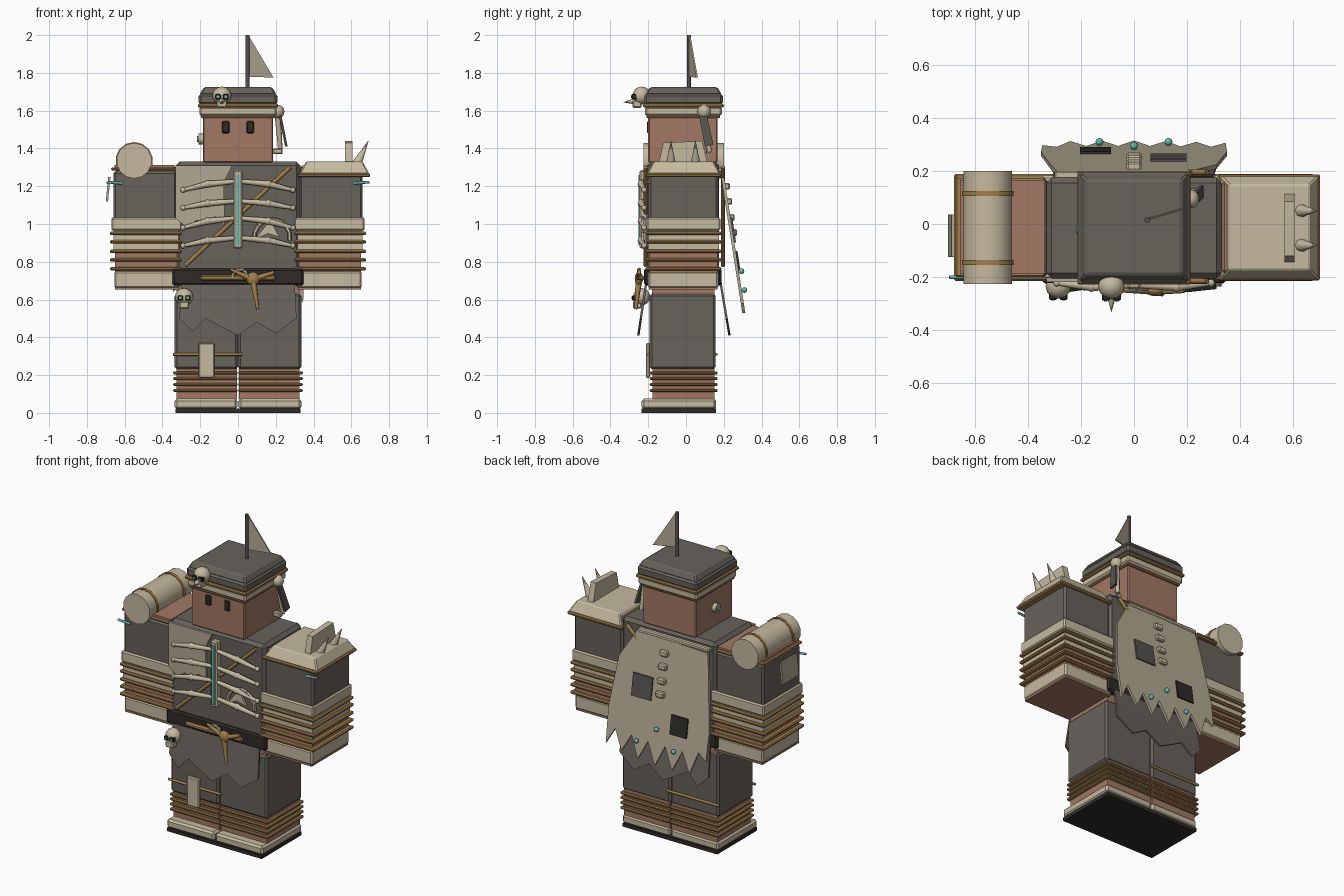
import bpy, bmesh, math
from mathutils import Vector, Matrix

if "Cube" in bpy.data.objects:
    bpy.data.objects.remove(bpy.data.objects["Cube"])


def mat(name, r, g, b):
    m = bpy.data.materials.new(name)
    m.diffuse_color = (r, g, b, 1)
    m.use_nodes = True
    m.node_tree.nodes["Principled BSDF"].inputs["Base Color"].default_value = m.diffuse_color
    return m


CLOTH = mat("dark_cloth", .135, .122, .105)
SKIN = mat("skin", .36, .19, .125)
BONE = mat("bone", .56, .485, .345)
HIDE = mat("hide", .45, .395, .29)
GOLD = mat("rope_gold", .36, .21, .07)
BLACK = mat("black_leather", .028, .024, .021)
TEAL = mat("teal", .13, .48, .43)
SLATE = mat("slate", .09, .085, .08)


def finish(name, bm, m, smooth=False):
    bmesh.ops.recalc_face_normals(bm, faces=bm.faces)
    me = bpy.data.meshes.new(name)
    bm.to_mesh(me)
    bm.free()
    me.materials.append(m)
    for p in me.polygons:
        p.use_smooth = smooth
    ob = bpy.data.objects.new(name, me)
    bpy.context.collection.objects.link(ob)
    if smooth:
        bpy.context.view_layer.objects.active = ob
        ob.select_set(True)
        bpy.ops.object.shade_smooth_by_angle(angle=math.radians(50))
        ob.select_set(False)
    return ob


def box(name, x, y, z, m, bevel=0.0, taper=0.0):
    """Box from (min, max) ranges; taper pulls the top edges inward."""
    bm = bmesh.new()
    bmesh.ops.create_cube(bm, size=1)
    for v in bm.verts:
        t = taper if v.co.z > 0 else 0
        sx, sy = math.copysign(t, v.co.x), math.copysign(t, v.co.y)
        v.co = Vector((sum(x) / 2 + v.co.x * (x[1] - x[0]) - sx,
                       sum(y) / 2 + v.co.y * (y[1] - y[0]) - sy,
                       sum(z) / 2 + v.co.z * (z[1] - z[0])))
    ob = finish(name, bm, m)
    if bevel:
        b = ob.modifiers.new("bevel", 'BEVEL')
        b.width, b.segments = bevel, 1
    return ob


def span(s, a, b):
    return (a, b) if s > 0 else (-b, -a)


def tube(name, a, b, r1, m, r2=None, sides=8):
    a, b = Vector(a), Vector(b)
    bm = bmesh.new()
    rot = (b - a).to_track_quat('Z', 'Y').to_matrix().to_4x4()
    bmesh.ops.create_cone(bm, cap_ends=True, segments=sides, radius1=r1, radius2=r1 if r2 is None else r2,
                          depth=(b - a).length, matrix=Matrix.Translation((a + b) / 2) @ rot)
    return finish(name, bm, m, True)


def ball(name, c, r, m, scale=(1, 1, 1), seg=12):
    bm = bmesh.new()
    bmesh.ops.create_uvsphere(bm, u_segments=seg, v_segments=max(6, seg // 2 + 2), radius=r,
                              matrix=Matrix.Translation(c) @ Matrix.Diagonal((*scale, 1)))
    return finish(name, bm, m, True)


def plate(name, pts, place, thick, m):
    """Flat outline put into space by place(u, v), thickened along the vector thick."""
    bm = bmesh.new()
    f = bm.faces.new([bm.verts.new(place(u, v)) for u, v in pts])
    ext = bmesh.ops.extrude_face_region(bm, geom=[f])
    vs = [g for g in ext["geom"] if isinstance(g, bmesh.types.BMVert)]
    bmesh.ops.translate(bm, verts=vs, vec=thick)
    return finish(name, bm, m)


def skull(name, c, r):
    x, y, z = c
    ball(name + "_dome", c, r, BONE, (1, .95, .95))
    box(name + "_jaw", (x - r * .55, x + r * .55), (y - r * .95, y), (z - r * 1.3, z - r * .5), BONE, .006)
    for s in (-1, 1):
        ex = x + s * r * .42
        box(name + "_socket", (ex - r * .3, ex + r * .3), (y - r * 1.06, y - r * .5), (z - r * .4, z + r * .15), BLACK, .004)
        box(name + "_pupil", (ex - r * .14, ex + r * .14), (y - r * 1.12, y - r), (z - r * .24, z), TEAL)


# Legs, boots and ankle wraps
for s in (-1, 1):
    box("boot_sole", span(s, 0, .33), (-.235, .16), (0, .022), BLACK)
    box("boot", span(s, .003, .335), (-.235, .16), (.02, .075), BONE, .012)
    box("shin", span(s, .006, .325), (-.178, .152), (.07, .24), SKIN)
    box("trouser_leg", span(s, .001, .336), (-.193, .157), (.232, .63), CLOTH, .012)
    box("hip", span(s, 0, .325), (-.18, .15), (.62, .70), SKIN)
    for z in (.118, .15, .182, .212):
        box("ankle_wrap", span(s, .002, .343), (-.192, .168), (z - .008, z + .008), GOLD, .005)
box("knee_patch", (-.21, -.125), (-.212, -.19), (.185, .37), BONE, .006)
for y in (-.197, .16):
    tube("thigh_cord", (-.345, y, .31), (.02, y, .31), .008, GOLD)

# Torso, belt and hanging cloth
box("torso", (-.33, .33), (-.205, .175), (.68, 1.33), CLOTH, .02)
box("belt", (-.347, .347), (-.222, .188), (.675, .765), BLACK, .01)
flap = [(-.3, .69), (-.31, .5), (-.24, .43), (-.17, .5), (-.08, .45), (0, .41), (.1, .48), (.2, .42), (.31, .5), (.3, .69)]
plate("front_flap", flap, lambda x, z: (x, -.215 - (.7 - z) * .15, z), (0, .012, 0), CLOTH)
plate("back_flap", flap, lambda x, z: (x, .175 + (.7 - z) * .17, z), (0, .012, 0), CLOTH)
box("belt_bar", (-.2, .2), (-.25, -.222), (.7, .73), GOLD, .009)
ball("belt_knot", (.08, -.25, .71), .036, GOLD, (1, .6, 1))
tube("belt_tail", (.08, -.25, .7), (.105, -.265, .55), .018, GOLD, .008)
tube("belt_tail", (.07, -.25, .71), (-.04, -.25, .76), .016, GOLD, .008)
tube("belt_tail", (.09, -.25, .71), (.19, -.25, .745), .016, GOLD, .01)
skull("hip_skull", (-.285, -.235, .615), .048)


def arc(name, cx, cz, rad, y, a0, a1, r, m, n=8):
    p = [(cx + rad * math.cos(math.radians(a0 + (a1 - a0) * i / n)), y,
          cz + rad * math.sin(math.radians(a0 + (a1 - a0) * i / n))) for i in range(n + 1)]
    for q, w in zip(p, p[1:]):
        tube(name, q, w, r, m, sides=6)


arc("belt_ring", .01, .72, .04, -.245, 0, 180, .009, BONE, 6)

# Chest armour of hide, ribs and spine
plate("chest_hide", [(-.33, 1.31), (-.33, 1.03), (-.27, .98), (-.22, 1.02), (-.17, 1.0), (-.12, 1.04), (-.07, .99),
                     (-.075, 1.22), (-.03, 1.31)], lambda x, z: (x, -.218, z), (0, .016, 0), HIDE)
box("breastbone", (-.024, .024), (-.245, -.2), (.87, 1.285), BONE, .008)
box("breastbone_inlay", (-.008, .008), (-.252, -.244), (.89, 1.26), TEAL)
for s in (-1, 1):
    for z, drop in ((1.225, .045), (1.12, .035), (1.03, .05), (.925, .04)):
        mid = (s * .16, -.236, z - drop * .3)
        tube("rib", (s * .02, -.23, z), mid, .012, BONE, .017)
        tube("rib", mid, (s * .29, -.222, z - drop), .017, BONE, .01)
        ball("rib_joint", mid, .02, BONE, seg=8)
        ball("rib_tip", (s * .29, -.222, z - drop), .015, BONE, seg=8)
for y in (-.214, .195):
    tube("shoulder_strap", (.275, y, 1.3), (-.28, y, .78), .011, GOLD)
arc("chest_ring", .18, .93, .095, -.225, -10, 190, .011, BONE)
plate("chest_shard", [(.09, .92), (.17, 1.02), (.22, .93), (.16, .95)], lambda x, z: (x, -.235, z), (0, .015, 0), BONE)

# Arms with banded bracers
for s in (-1, 1):
    box("arm", span(s, .33, .645), (-.185, .16), (.68, 1.31), SKIN, .01)
    box("sleeve", span(s, .325, .66), (-.198, .172), (1.0, 1.28), CLOTH, .012)
    box("bracer_cuff", span(s, .297, .67), (-.208, .182), (.965, 1.035), BONE, .008)
    box("bracer", span(s, .31, .66), (-.2, .174), (.865, .97), BONE)
    box("wrist", span(s, .315, .652), (-.192, .168), (.74, .87), SKIN)
    for z in (.95, .905, .855, .81, .763):
        box("bracer_cord", span(s, .298, .678), (-.214, .188), (z - .009, z + .009), GOLD, .006)
    box("hand_wrap", span(s, .31, .655), (-.2, .172), (.66, .75), BONE, .01)
    box("palm", span(s, .315, .65), (-.195, .167), (.652, .664), SKIN)
    tube("sleeve_pin", (s * .61, -.2, 1.215), (s * .695, -.2, 1.222), .007, TEAL)
box("arm_cord", (-.672, -.335), (-.2, .178), (1.283, 1.3), GOLD, .006)
box("arm_top", (-.655, -.335), (-.188, .165), (1.295, 1.312), SKIN)
plate("arm_charm", [(-.125, 1.12), (.035, 1.12), (.035, 1.25), (-.125, 1.25)],
      lambda y, z: (-.7 + (z - 1.12) * .1, y, z), (.012, 0, 0), HIDE)

# Bedroll on one shoulder
tube("bedroll", (-.55, -.225, 1.335), (-.55, .2, 1.335), .094, BONE, sides=14)
for y in (-.145, .115):
    tube("bedroll_tie", (-.55, y - .009, 1.335), (-.55, y + .009, 1.335), .099, GOLD, sides=14)

# Spiked pauldron on the other shoulder
box("pauldron_cord", (.315, .7), (-.213, .187), (1.248, 1.268), GOLD, .006)
box("pauldron", (.325, .695), (-.208, .182), (1.265, 1.33), BONE, .006, .035)
plate("pauldron_fin", [(-.145, 1.32), (.115, 1.32), (.085, 1.44), (-.12, 1.43)],
      lambda y, z: (.567, y, z), (.038, 0, 0), BONE)
for y in (-.08, .05):
    tube("pauldron_spike", (.63, y, 1.32), (.69, y, 1.44), .026, BONE, .001)

# Head with face and headgear
box("head", (-.185, .185), (-.2, .167), (1.325, 1.6), SKIN, .006)
for s in (-1, 1):
    box("eye", (s * .065 - .02, s * .065 + .02), (-.207, -.19), (1.48, 1.545), BLACK, .006)
box("hat_cord_lower", (-.195, .195), (-.21, .18), (1.56, 1.575), GOLD, .005)
box("hat_band", (-.205, .205), (-.217, .19), (1.572, 1.622), BONE, .01)
box("hat_cord_upper", (-.213, .213), (-.228, .2), (1.617, 1.637), GOLD, .006)
box("hat_brim", (-.208, .208), (-.22, .195), (1.632, 1.69), CLOTH, .012)
box("hat_crown", (-.205, .205), (-.215, .19), (1.685, 1.725), CLOTH, .008, .025)
skull("hat_skull", (-.085, -.235, 1.68), .05)
tube("hat_skull_beak", (-.085, -.27, 1.65), (-.085, -.33, 1.645), .017, BONE, .001)
tube("flag_pole", (.05, .015, 1.7), (.05, .015, 2.0), .011, SLATE)
plate("flag", [(.055, 2.0), (.055, 1.78), (.188, 1.775)], lambda x, z: (x, .015 + (x - .055) * .3, z), (0, .008, 0), HIDE)
ball("ear_knob", (.21, .095, 1.595), .036, BONE)
tube("ear_bone", (.21, .095, 1.59), (.225, .125, 1.38), .018, BONE, .012)
plate("ear_feather", [(.07, 1.57), (.11, 1.58), (.145, 1.42), (.1, 1.41)],
      lambda y, z: (.215 + (1.58 - z) * .2, y, z), (.014, 0, 0), SLATE)
box("ear_hook", (.185, .235), (.08, .11), (1.37, 1.4), BONE, .005)
tube("earring", (-.183, -.02, 1.45), (-.21, -.02, 1.45), .028, BONE)
tube("earring_stone", (-.208, -.02, 1.45), (-.217, -.02, 1.45), .016, TEAL)


# Ragged cape with patches, vertebrae and beads
def on_cape(x, z, off=0.0):
    return (x, .18 + (1.29 - z) * .155 + off, z)


cape = [(-.29, 1.27), (.2, 1.29), (.31, 1.11), (.35, .8), (.345, .58)]
cape += [(.29, .68), (.235, .56), (.175, .67), (.12, .54), (.06, .66), (0, .53), (-.06, .66),
         (-.12, .53), (-.18, .66), (-.24, .54), (-.29, .68), (-.345, .64), (-.35, .8), (-.31, 1.15)]
plate("cape", cape, on_cape, (0, .016, 0), HIDE)
box("cape_collar", (-.3, .2), (.168, .2), (1.275, 1.3), BONE, .006)
for name, x, z, m in (("cape_patch_upper", .13, .97, SLATE), ("cape_patch_lower", -.145, .8, BLACK)):
    h = .068 if x > 0 else .058
    plate(name, [(x - h, z - h), (x + h, z - h), (x + h, z + h), (x - h, z + h)],
          lambda u, v: on_cape(u, v, .016), (0, .009, 0), m)
for z in (1.2, 1.12, 1.035, .955):
    y = on_cape(0, z)[1]
    box("vertebra", (-.028, .028), (y, y + .038), (z - .018, z + .018), BONE, .007)
for x, z in ((.13, .65), (0, .75), (-.13, .65)):
    ball("cape_bead", on_cape(x, z, .03), .015, TEAL, seg=8)
